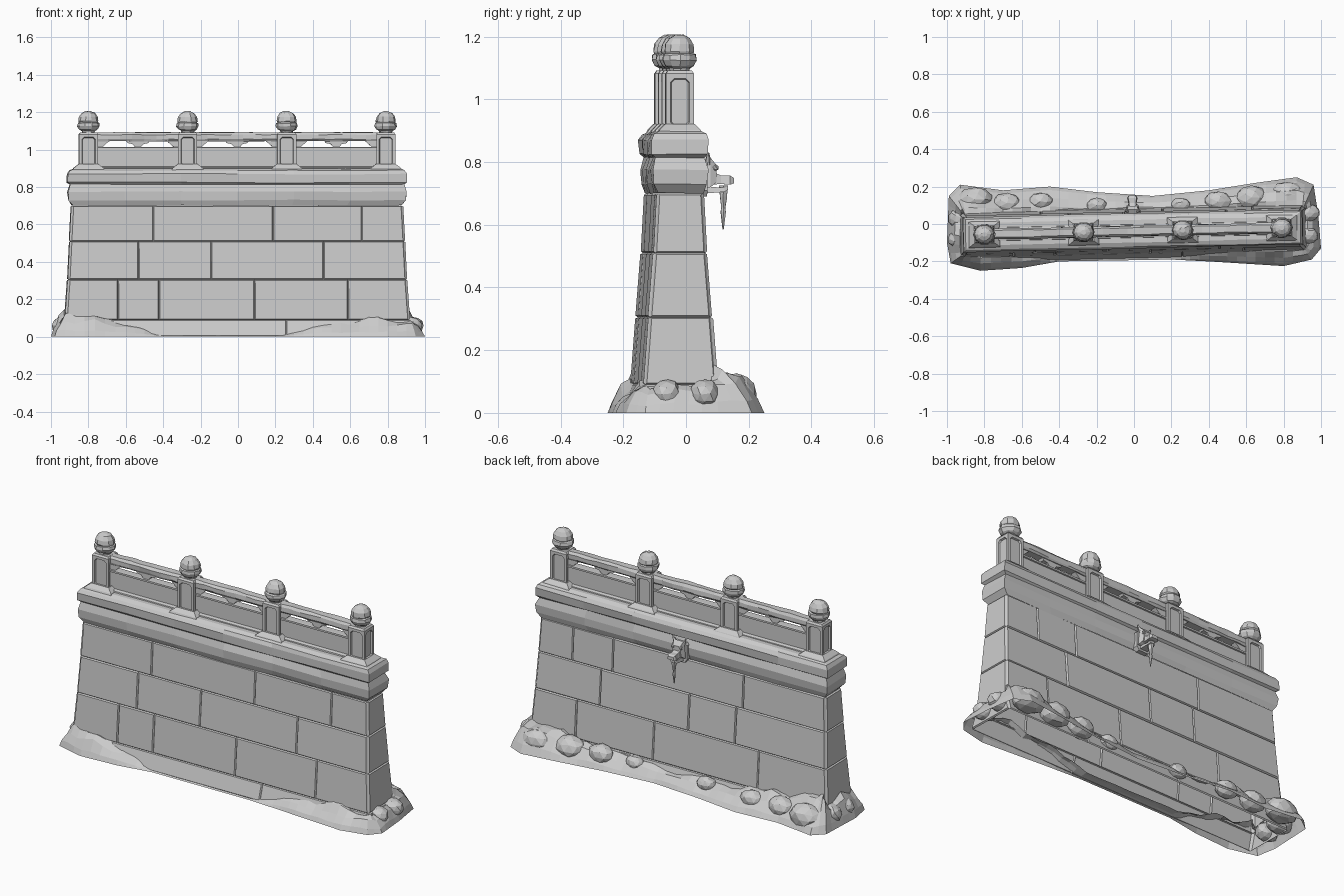
import bpy, bmesh, math, random
from mathutils import Matrix, Vector, noise

random.seed(4)
if "Cube" in bpy.data.objects:
    bpy.data.objects.remove(bpy.data.objects["Cube"])

stone = bpy.data.materials.new("grey stone")
stone.use_nodes = True
GREY = (0.6, 0.6, 0.6, 1)
stone.diffuse_color = GREY
stone.node_tree.nodes["Principled BSDF"].inputs["Base Color"].default_value = GREY

# The whole wall stands slightly turned on its base
TURN = Matrix.Translation((-0.005, -0.038, 0)) @ Matrix.Rotation(0.022, 4, "Z")


def finish(name, bm, turn=True, jitter=0.0):
    for v in bm.verts:
        v.co += Vector([random.uniform(-jitter, jitter) for _ in range(3)])
        if turn:
            v.co = TURN @ v.co
    me = bpy.data.meshes.new(name)
    bm.to_mesh(me)
    bm.free()
    me.materials.append(stone)
    ob = bpy.data.objects.new(name, me)
    bpy.context.collection.objects.link(ob)
    return ob


def loft(bm, rings, top=True, bottom=False):
    """Skin rings of points with quads; rings have equal length."""
    vs = [[bm.verts.new(p) for p in r] for r in rings]
    n = len(vs[0])
    for a, b in zip(vs, vs[1:]):
        for i in range(n):
            bm.faces.new((a[i], a[(i + 1) % n], b[(i + 1) % n], b[i]))
    if top:
        bm.faces.new(vs[-1])
    if bottom:
        bm.faces.new(vs[0][::-1])


def rect(z, hx, hy, x=0, y=0):
    return [(x - hx, y - hy, z), (x + hx, y - hy, z), (x + hx, y + hy, z), (x - hx, y + hy, z)]


def prism(bm, outline, hy):
    """Extrude an x-z outline evenly to both sides of y = 0."""
    loft(bm, [[(x, y, z) for x, z in outline] for y in (hy, -hy)], True, True)


# Wall shell: each block is a raised panel between sunken joints
Z = [0, 0.09, 0.305, 0.51, 0.70]
HX = [0.92, 0.915, 0.90, 0.89, 0.88]
HY = [0.14, 0.112, 0.096, 0.08, 0.07]
FRONT = [[0.26], [-0.64, -0.42, 0.09, 0.59], [-0.53, -0.14, 0.46], [-0.45, 0.19, 0.665]]
BACK = [[-0.2, 0.4], [-0.49, 0.16, 0.64], [-0.34, -0.05, 0.5], [-0.38, 0.43, 0.68]]
bm = bmesh.new()


def block(points):
    f = bm.faces.new([bm.verts.new(p) for p in points])
    f.normal_update()
    bmesh.ops.inset_individual(bm, faces=[f], thickness=0.007, depth=random.uniform(0.005, 0.009))


for r in range(4):
    a, b = r, r + 1
    for side, joints in ((-1, FRONT[r]), (1, BACK[r])):
        lo = [-HX[a]] + joints + [HX[a]]
        hi = [-HX[b]] + joints + [HX[b]]
        for i in range(len(lo) - 1):
            q = [(lo[i], side * HY[a], Z[a]), (lo[i + 1], side * HY[a], Z[a]),
                 (hi[i + 1], side * HY[b], Z[b]), (hi[i], side * HY[b], Z[b])]
            block(q if side < 0 else q[::-1])
    for s in (-1, 1):
        block([(s * HX[a], -s * HY[a], Z[a]), (s * HX[a], s * HY[a], Z[a]),
               (s * HX[b], s * HY[b], Z[b]), (s * HX[b], -s * HY[b], Z[b])])
finish("wall_blocks", bm)

# Moulded coping on top of the wall
bm = bmesh.new()
loft(bm, [rect(z, hx, hy) for z, hx, hy in (
    (0.70, 0.88, 0.073), (0.73, 0.903, 0.084), (0.775, 0.907, 0.088), (0.815, 0.893, 0.078),
    (0.825, 0.908, 0.09), (0.87, 0.908, 0.093), (0.888, 0.895, 0.083), (0.90, 0.87, 0.06))])
bmesh.ops.subdivide_edges(bm, edges=[e for e in bm.edges if abs(e.verts[0].co.x - e.verts[1].co.x) > 1], cuts=5)
finish("coping", bm, jitter=0.003)

# Posts with flared feet, sunken panels and rounded finials
POSTS = [-0.795, -0.265, 0.265, 0.795]
for i, px in enumerate(POSTS):
    bm = bmesh.new()
    loft(bm, [rect(0.885, 0.088, 0.074, px), rect(0.902, 0.08, 0.066, px), rect(0.922, 0.054, 0.047, px)])
    finish("post_foot", bm)

    bm = bmesh.new()
    loft(bm, [rect(0.90, 0.051, 0.045, px), rect(1.082, 0.051, 0.045, px), rect(1.092, 0.044, 0.038, px)])
    bm.normal_update()
    sides = [f for f in bm.faces if abs(f.normal.z) < 0.1]
    bmesh.ops.inset_individual(bm, faces=sides, thickness=0.021)
    bmesh.ops.bevel(bm, geom=[v for f in sides for v in f.verts], offset=0.012,
                    segments=1, affect="VERTICES")
    bm.normal_update()
    panels = [f for f in bm.faces if len(f.verts) == 8]
    bmesh.ops.inset_individual(bm, faces=panels, thickness=0.004, depth=-0.009)
    finish("post", bm)

    bm = bmesh.new()
    loft(bm, [[(px + r * math.cos(k * math.tau / 10), r * 0.93 * math.sin(k * math.tau / 10), z)
               for k in range(10)] for r, z in (
        (0.034, 1.088), (0.036, 1.10), (0.05, 1.108), (0.06, 1.125), (0.057, 1.142), (0.05, 1.146),
        (0.054, 1.153), (0.05, 1.175), (0.036, 1.195), (0.014, 1.206))])
    finish("finial", bm, jitter=0.002)

# Balustrade between neighbouring posts
for left, right in zip(POSTS, POSTS[1:]):
    mid, half = (left + right) / 2, (right - left) / 2 - 0.04

    bm = bmesh.new()
    loft(bm, [rect(z, half, hy, mid) for z, hy in (
        (1.045, 0.021), (1.056, 0.028), (1.08, 0.028), (1.093, 0.018))], True, True)
    bmesh.ops.subdivide_edges(bm, edges=[e for e in bm.edges if e.calc_length() > 0.2], cuts=6)
    finish("hand_rail", bm, jitter=0.0025)

    bm = bmesh.new()
    loft(bm, [rect(z, half, hy, mid) for z, hy in (
        (0.89, 0.038), (0.905, 0.034), (0.91, 0.016), (1.0, 0.016),
        (1.002, 0.023), (1.012, 0.023), (1.014, 0.016))])
    finish("balustrade_panel", bm)

    # Pierced band: angled end brackets and a scalloped middle support
    bm = bmesh.new()
    for s in (-1, 1):
        e = mid + s * half
        outline = [(e, 1.01), (e - s * 0.03, 1.01), (e - s * 0.075, 1.05), (e, 1.05)]
        prism(bm, outline if s < 0 else outline[::-1], 0.016)
    prism(bm, [(mid + dx, z) for dx, z in (
        (-0.012, 1.01), (0.012, 1.01), (0.03, 1.03), (0.055, 1.035), (0.065, 1.05),
        (-0.065, 1.05), (-0.055, 1.035), (-0.03, 1.03))], 0.016)
    finish("rail_brackets", bm)

# Carved animal-head spout on the back, with an icicle hanging from it
bm = bmesh.new()
loft(bm, [rect(z, hx, 0.02, 0, 0.085) for z, hx in (
    (0.69, 0.03), (0.71, 0.044), (0.79, 0.044), (0.80, 0.035))], True, True)
finish("spout_plate", bm)

bm = bmesh.new()
for sections in (
    # neck and brow, snout, lower jaw: (y, half width, low z, high z)
    ((0.09, 0.036, 0.715, 0.80), (0.115, 0.038, 0.72, 0.815), (0.135, 0.028, 0.735, 0.79)),
    ((0.11, 0.028, 0.728, 0.775), (0.15, 0.022, 0.73, 0.757), (0.178, 0.028, 0.728, 0.757), (0.19, 0.02, 0.732, 0.75)),
    ((0.10, 0.024, 0.70, 0.722), (0.16, 0.02, 0.705, 0.718), (0.172, 0.014, 0.712, 0.724)),
):
    loft(bm, [[(w, y, lo), (-w, y, lo), (-w * 0.8, y, hi), (w * 0.8, y, hi)]
              for y, w, lo, hi in sections], True, True)
for s in (-1, 1):
    bmesh.ops.create_cone(bm, cap_ends=True, segments=5, radius1=0.013, radius2=0.003, depth=0.04,
                          matrix=Matrix.Translation((s * 0.032, 0.108, 0.812)) @ Matrix.Rotation(s * 0.5, 4, "Y"))
    bmesh.ops.create_icosphere(bm, subdivisions=1, radius=0.011,
                               matrix=Matrix.Translation((s * 0.024, 0.132, 0.782)))
finish("spout_head", bm)

bm = bmesh.new()
loft(bm, [[(r * math.cos(k * math.tau / 6), 0.157 + r * math.sin(k * math.tau / 6), z) for k in range(6)]
          for r, z in ((0.016, 0.725), (0.013, 0.69), (0.007, 0.655), (0.009, 0.64), (0.002, 0.585))])
finish("icicle", bm, jitter=0.001)

# Drifted mound around the foot: x, y, height of the pile
OUTLINE = [(-1.0, -0.1, 0.12), (-0.98, -0.21, 0.12), (-0.82, -0.25, 0.11), (-0.6, -0.235, 0.07),
           (-0.4, -0.2, 0.015), (0.2, -0.19, 0.006), (0.4, -0.2, 0.06), (0.8, -0.225, 0.10),
           (0.95, -0.19, 0.08), (1.0, -0.13, 0.08), (0.985, 0.05, 0.09), (0.96, 0.21, 0.13),
           (0.87, 0.25, 0.14), (0.65, 0.22, 0.12), (0.4, 0.18, 0.08), (0.1, 0.15, 0.06),
           (-0.2, 0.17, 0.07), (-0.45, 0.20, 0.09), (-0.7, 0.18, 0.12), (-0.93, 0.21, 0.15),
           (-0.99, 0.15, 0.13)]
path = []
for p, q in zip(OUTLINE, OUTLINE[1:] + OUTLINE[:1]):
    p, q = Vector(p), Vector(q)
    steps = max(1, round((q - p).length / 0.05))
    path += [p.lerp(q, k / steps) for k in range(steps)]
rings = []
for t, h in ((0, 0), (0.12, 0.3), (0.4, 0.72), (0.7, 0.95), (1.0, 1.0)):
    ring = []
    for p in path:
        inner = Vector((max(-0.9, min(0.9, p.x)), 0, 0))
        inner.y = -0.038 + 0.022 * inner.x + max(-0.095, min(0.095, p.y + 0.038))
        c = Vector((p.x, p.y, 0)).lerp(inner, t)
        lump = 1 + 0.45 * noise.noise(Vector((p.x * 9, p.y * 9, t * 1.5)))
        ring.append((c.x, c.y, p.z * h * lump))
    rings.append(ring)
bm = bmesh.new()
loft(bm, rings, top=False)
finish("snow_mound", bm, turn=False)

# Rounded lumps resting on the mound
bm = bmesh.new()
for x, y, r in ((-0.85, 0.13, 0.085), (-0.68, 0.11, 0.07), (-0.5, 0.12, 0.06), (-0.2, 0.1, 0.05),
                (0.25, 0.1, 0.05), (0.45, 0.12, 0.07), (0.63, 0.14, 0.08), (0.82, 0.16, 0.085),
                (0.93, 0.06, 0.06), (0.92, -0.06, 0.06), (-0.93, -0.08, 0.06), (-0.92, 0.03, 0.07)):
    lump = bmesh.ops.create_icosphere(bm, subdivisions=2, radius=r)["verts"]
    for v in lump:
        v.co = Vector((v.co.x * 1.1 + x, v.co.y * 0.8 + y, max(0.01, v.co.z * 0.8 + 0.06)))
finish("snow_lumps", bm, turn=False, jitter=0.003)
